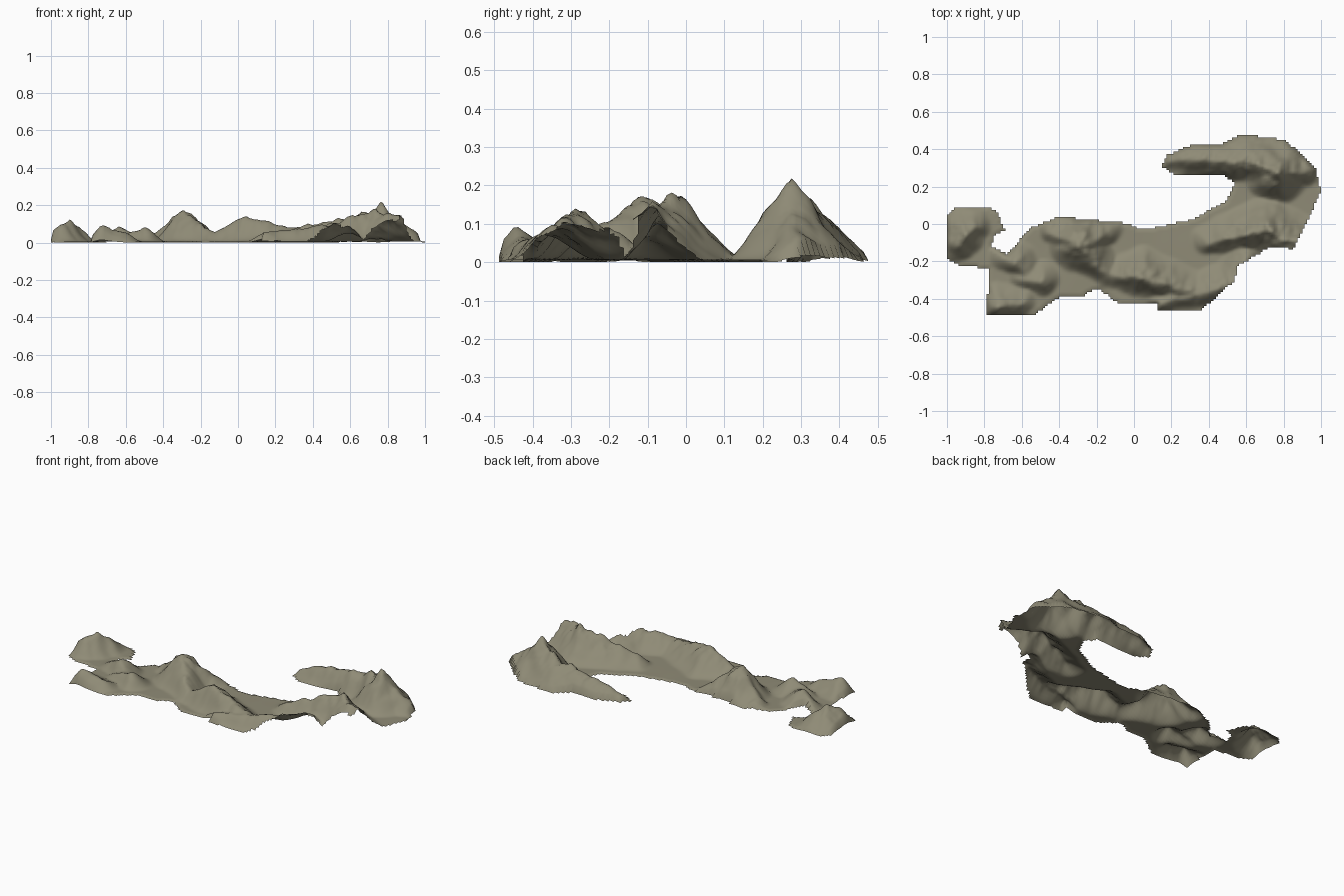
import bpy, bmesh, math
from mathutils import Vector, noise

if "Cube" in bpy.data.objects:
    bpy.data.objects.remove(bpy.data.objects["Cube"])

CELL = 0.0125

# Coastline, clockwise from the western islet
COAST = [(-1, .05), (-.95, .09), (-.74, .08), (-.69, -.03), (-.75, -.06), (-.76, -.12),
         (-.68, -.16), (-.55, -.02), (-.4, .04), (-.05, .005), (.05, -.03), (.3, .02),
         (.49, .12), (.54, .22), (.48, .26), (.22, .26), (.15, .31), (.18, .37), (.3, .42),
         (.47, .43), (.58, .48), (.81, .45), (.97, .3), (1, .17), (.85, -.135), (.73, -.12),
         (.55, -.23), (.54, -.3), (.36, -.46), (.13, -.465), (.12, -.42), (-.09, -.42),
         (-.2, -.34), (-.28, -.39), (-.4, -.39), (-.53, -.485), (-.79, -.485), (-.77, -.24),
         (-.93, -.22), (-1, -.19)]

# Crest lines of the hills as (x, y, height), west to east
RIDGES = [
    [(-.93, -.1, .10), (-.9, -.06, .12), (-.85, -.02, .085)],        # islet
    [(-.7, -.19, .05), (-.63, -.2, .085), (-.57, -.27, .05)],        # south-west hills
    [(-.6, -.3, .04), (-.5, -.31, .08)],
    [(-.72, -.44, .09), (-.6, -.43, .05)],
    [(-.44, -.05, .05), (-.29, -.11, .18), (-.14, -.05, .06)],       # central peak
    [(-.29, -.12, .175), (-.15, -.27, .06)],
    [(-.1, -.28, .07), (.04, -.28, .14), (.3, -.36, .08)],           # south ridge
    [(.15, -.42, .05), (.52, -.33, .105), (.6, -.19, .08)],          # south-east coast
    [(.4, -.1, .06), (.7, -.03, .17), (.85, -.1, .15)],              # eastern hill
    [(.2, .34, .04), (.3, .345, .085), (.64, .33, .14),              # hooked arm and highest peak
     (.76, .27, .2), (.9, .28, .09)],
]


def inside(x, y):
    hit = False
    for (x1, y1), (x2, y2) in zip(COAST, COAST[1:] + COAST[:1]):
        if (y1 > y) != (y2 > y) and x < (x2 - x1) * (y - y1) / (y2 - y1) + x1:
            hit = not hit
    return hit


def ridge_height(x, y, pts):
    # Flanks widen with height and are steeper on the south side
    best = 0
    for a, b in zip(pts, pts[1:]):
        dx, dy = b[0] - a[0], b[1] - a[1]
        length2 = dx * dx + dy * dy
        t = max(0, min(1, ((x - a[0]) * dx + (y - a[1]) * dy) / length2))
        ox, oy = x - a[0] - t * dx, y - a[1] - t * dy
        dist = math.hypot(ox, oy)
        top = a[2] + t * (b[2] - a[2])
        side = (dx * oy - dy * ox) / (math.sqrt(length2) * dist + 1e-9)
        width = .05 + .65 * top + .02 * side
        if dist < width:
            fall = .5 + .5 * math.cos(math.pi * dist / width)
            best = max(best, top * .5 * (fall + 1 - dist / width))
    return best


def height(x, y):
    # Wobble the position for crooked spurs, then roughen the higher ground
    p = Vector((x * 11, y * 11, .3))
    wx = x + .012 * noise.noise(p)
    wy = y + .012 * noise.noise(p + Vector((5, 3, 1)))
    h = max(ridge_height(wx, wy, r) for r in RIDGES)
    rough = noise.fractal(Vector((x * 16, y * 16, 2)), 1.0, 2.0, 3)
    low = .009 + .004 * noise.noise(Vector((x * 5, y * 5, 7)))
    return max(0, low + h * (.95 + .16 * rough))


# Island terrain: an open sheet of grid cells kept inside the coastline
bm = bmesh.new()
verts = {}


def corner(i, j):
    if (i, j) not in verts:
        x, y = -1 + i * CELL, -.4875 + j * CELL
        verts[i, j] = bm.verts.new((x, y, height(x, y)))
    return verts[i, j]


for i in range(160):
    for j in range(78):
        if inside(-1 + (i + .5) * CELL, -.4875 + (j + .5) * CELL):
            face = bm.faces.new([corner(i, j), corner(i + 1, j), corner(i + 1, j + 1), corner(i, j + 1)])
            face.smooth = True

# Western and northern shores run down to sea level; the south-east coast stays cut off high
for v in bm.verts:
    if v.is_boundary and not (v.co.x > .2 and v.co.y < .2 and v.co.y < v.co.x - .4):
        v.co.z = min(v.co.z * .4, .02)
lowest = min(v.co.z for v in bm.verts)
for v in bm.verts:
    v.co.z -= lowest

mesh = bpy.data.meshes.new("island_terrain")
bm.to_mesh(mesh)
bm.free()
rock = bpy.data.materials.new("olive grey rock")
rock.diffuse_color = (.275, .258, .182, 1)
rock.use_nodes = True
rock.node_tree.nodes["Principled BSDF"].inputs["Base Color"].default_value = rock.diffuse_color
mesh.materials.append(rock)
island = bpy.data.objects.new("island_terrain", mesh)
bpy.context.collection.objects.link(island)
